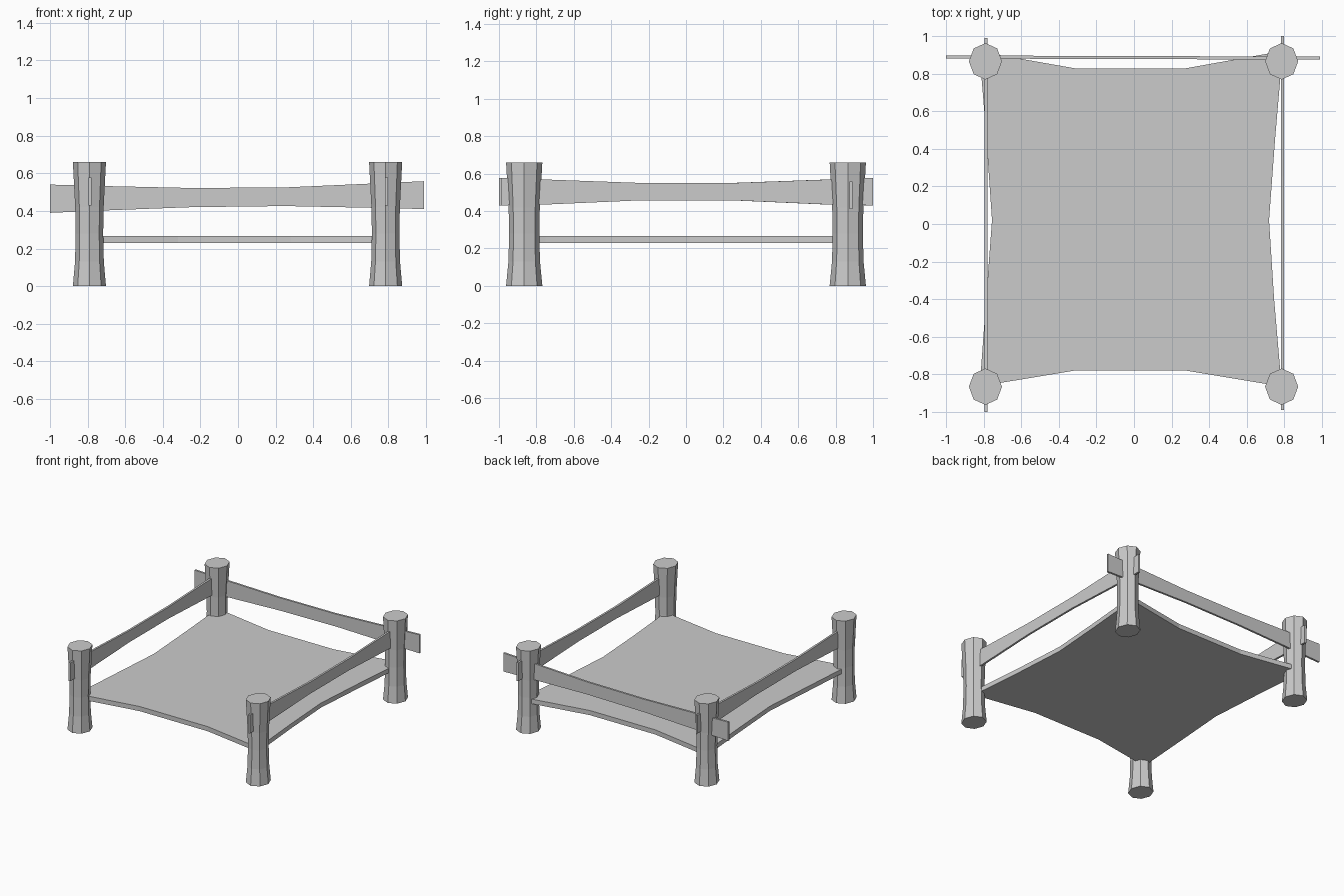
import bpy, bmesh
from math import cos, sin, pi

if "Cube" in bpy.data.objects:
    bpy.data.objects.remove(bpy.data.objects["Cube"])


def make(name, bm):
    bmesh.ops.recalc_face_normals(bm, faces=bm.faces)
    me = bpy.data.meshes.new(name)
    bm.to_mesh(me)
    bm.free()
    ob = bpy.data.objects.new(name, me)
    bpy.context.collection.objects.link(ob)
    return ob


def prism(name, pts, offset):
    """Extrude a closed outline of 3D points along offset."""
    bm = bmesh.new()
    face = bm.faces.new([bm.verts.new(p) for p in pts])
    ext = bmesh.ops.extrude_face_region(bm, geom=[face], use_keep_orig=True)
    verts = [g for g in ext["geom"] if isinstance(g, bmesh.types.BMVert)]
    bmesh.ops.translate(bm, verts=verts, vec=offset)
    return make(name, bm)


# Eight-sided posts, waisted in the middle
POST_PROFILE = [(0, 1.0), (0.13, 0.87), (0.28, 0.83), (0.42, 0.86), (0.66, 1.0)]


def post(name, cx, cy):
    bm = bmesh.new()
    rings = [[bm.verts.new((cx + 0.088 * s * cos(i * pi / 4),
                            cy + 0.097 * s * sin(i * pi / 4), z))
              for i in range(8)] for z, s in POST_PROFILE]
    for a, b in zip(rings, rings[1:]):
        for i in range(8):
            j = (i + 1) % 8
            bm.faces.new((a[i], a[j], b[j], b[i]))
    bm.faces.new(rings[0][::-1])
    bm.faces.new(rings[-1])
    return make(name, bm)


for ny, y in (("front", -0.865), ("back", 0.865)):
    for nx, x in (("left", -0.79), ("right", 0.785)):
        post(f"{ny}_{nx}_post", x, y)

# Thin plank rails: (position along, bottom z, top z), narrower in the middle
T = 0.016
SIDE = [(-1, .43, .577), (-.75, .435, .568), (-.25, .457, .55),
        (.25, .457, .55), (.75, .435, .568), (1, .43, .577)]
BACK = [(-1, .39, .54), (-.7, .403, .532), (-.25, .42, .522),
        (.25, .426, .525), (.7, .417, .545), (.99, .41, .558)]


def outline(sections):
    return [(p, lo) for p, lo, hi in sections] + [(p, hi) for p, lo, hi in sections[::-1]]


for name, x, shift in (("left_rail", -0.788, -0.005), ("right_rail", 0.789, 0.005)):
    prism(name, [(x - T / 2, p * 0.995 + shift, z) for p, z in outline(SIDE)], (T, 0, 0))
prism("back_rail", [(p, 0.885 - 0.003 * p - T / 2, z) for p, z in outline(BACK)], (0, T, 0))

# Floor slab with edges curving inward between the posts
FLOOR = [(-.82, -.863), (-.32, -.78), (.28, -.78), (.79, -.865),
         (.775, -.75), (.745, -.4), (.718, .02), (.75, .45), (.78, .8),
         (.79, .92), (.27, .827), (-.31, .827), (-.81, .915),
         (-.81, .77), (-.788, .5), (-.755, .02), (-.79, -.45)]
prism("floor", [(x, y, 0.23) for x, y in FLOOR], (0, 0, 0.037))
